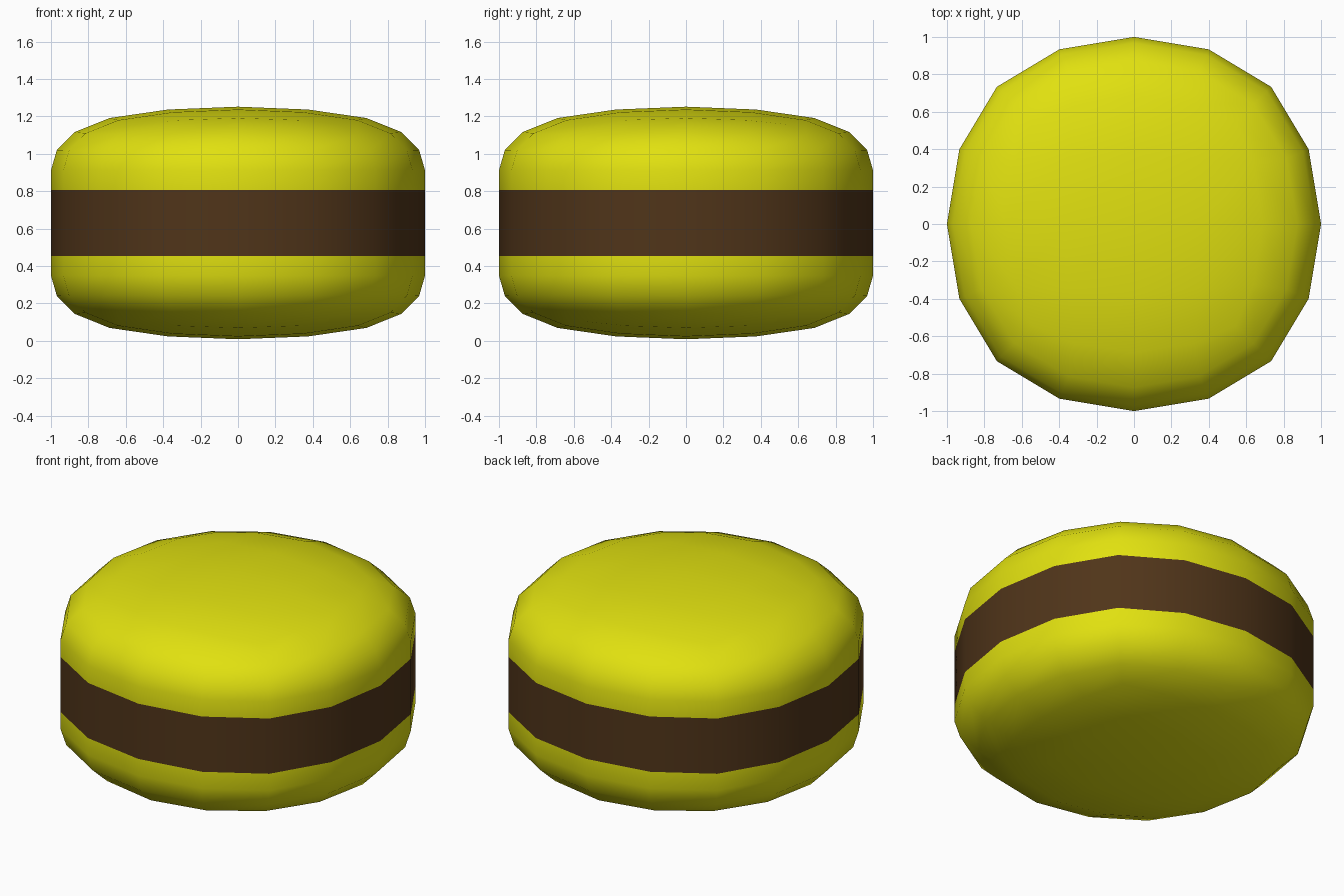
import bpy, bmesh

if "Cube" in bpy.data.objects:
    bpy.data.objects.remove(bpy.data.objects["Cube"])


def material(name, rgb):
    m = bpy.data.materials.new(name)
    m.diffuse_color = (*rgb, 1)
    m.use_nodes = True
    m.node_tree.nodes["Principled BSDF"].inputs["Base Color"].default_value = m.diffuse_color
    return m


# Box cage: four square rings, later rounded by subdivision
HALF, MID, OUTER, INNER = 1.0667, 0.63, 0.653, 0.138
bm = bmesh.new()
rings = [[bm.verts.new((x * HALF, y * HALF, MID + z))
          for x, y in ((-1, -1), (1, -1), (1, 1), (-1, 1))]
         for z in (-OUTER, -INNER, INNER, OUTER)]

# Bottom and top caps
bm.faces.new(rings[0][::-1])
bm.faces.new(rings[-1])

# Side walls; the middle row is the brown filling
for row, (lo, hi) in enumerate(zip(rings, rings[1:])):
    for i in range(4):
        j = (i + 1) % 4
        f = bm.faces.new((lo[i], lo[j], hi[j], hi[i]))
        f.material_index = 1 if row == 1 else 0
for f in bm.faces:
    f.smooth = True

mesh = bpy.data.meshes.new("round_sandwich_biscuit")
bm.to_mesh(mesh)
bm.free()
mesh.materials.append(material("yellow_shell", (0.75, 0.75, 0.005)))
mesh.materials.append(material("brown_filling", (0.08, 0.035, 0.01)))
obj = bpy.data.objects.new("round_sandwich_biscuit", mesh)
bpy.context.collection.objects.link(obj)

# Rounding
sub = obj.modifiers.new("rounding", 'SUBSURF')
sub.levels = sub.render_levels = 2
sub.use_limit_surface = False
